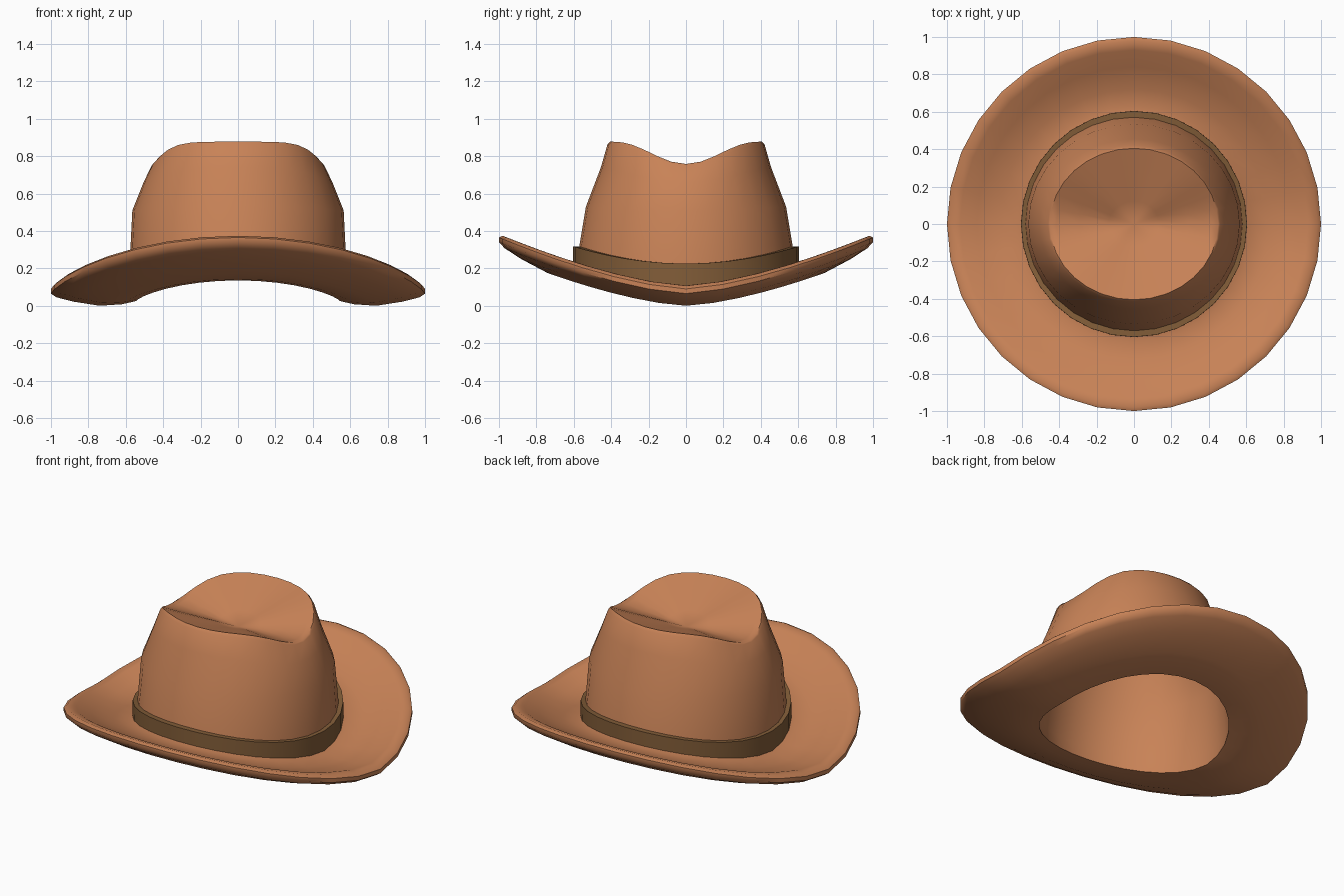
import bpy, bmesh, math

if "Cube" in bpy.data.objects:
    bpy.data.objects.remove(bpy.data.objects["Cube"])

SEG = 32


def material(name, rgb):
    m = bpy.data.materials.new(name)
    m.diffuse_color = (*rgb, 1)
    m.use_nodes = True
    m.node_tree.nodes["Principled BSDF"].inputs["Base Color"].default_value = m.diffuse_color
    return m


def brim_ring(r, z):
    # round ring whose front and back curl upwards
    k = 0.275 * r ** 1.5
    return [(r * math.cos(t), r * math.sin(t), z + k * abs(math.sin(t)) ** 1.5)
            for t in (2 * math.pi * i / SEG for i in range(SEG))]


def crown_ring(rx, ry, z_side, z_end, power):
    # oval ring, low at the sides (x) and high at front and back (y)
    return [(rx * math.cos(t), ry * math.sin(t),
             z_side + (z_end - z_side) * (1 - abs(math.cos(t)) ** power))
            for t in (2 * math.pi * i / SEG for i in range(SEG))]


def loft(name, rings, mat, loop=False, caps=()):
    bm = bmesh.new()
    rows = [[bm.verts.new(p) for p in ring] for ring in rings]
    pairs = list(zip(rows, rows[1:]))
    if loop:
        pairs.append((rows[-1], rows[0]))
    for a, b in pairs:
        for i in range(SEG):
            j = (i + 1) % SEG
            bm.faces.new((a[i], a[j], b[j], b[i]))
    for row, z in caps:
        c = bm.verts.new((0, 0, z))
        for i in range(SEG):
            bm.faces.new((rows[row][i], rows[row][(i + 1) % SEG], c))
    bmesh.ops.recalc_face_normals(bm, faces=bm.faces)
    me = bpy.data.meshes.new(name)
    bm.to_mesh(me)
    bm.free()
    ob = bpy.data.objects.new(name, me)
    bpy.context.collection.objects.link(ob)
    me.materials.append(mat)
    bpy.ops.object.select_all(action='DESELECT')
    ob.select_set(True)
    bpy.context.view_layer.objects.active = ob
    bpy.ops.object.shade_smooth_by_angle(angle=math.radians(50))
    return ob


felt = material("tan felt", (0.578, 0.225, 0.095))
ribbon = material("olive brown ribbon", (0.225, 0.11, 0.04))

# crown wall and creased top: rx, ry, side height, end height, curve power
crown = [(0.565, 0.535, 0.51, 0.53, 2), (0.505, 0.455, 0.66, 0.74, 3),
         (0.46, 0.42, 0.752, 0.862, 5), (0.45, 0.405, 0.758, 0.877, 5.6)]
DENT = 0.725
for s in (0.92, 0.65, 0.3):
    rx, ry, a, b, p = crown[3]
    crown.append((rx * s, ry * s, DENT + (a - DENT) * s, DENT + (b - DENT) * s, p))

# one skin: inside of crown, brim underside, brim edge, brim top, outside of crown
T = 0.03
inside = [crown_ring(rx - T * min(1, rx / 0.4), ry - T * min(1, ry / 0.4), a - T, b - T, p)
          for rx, ry, a, b, p in reversed(crown)]
brim = [brim_ring(r, z) for r, z in (
    (0.55, 0.10), (0.545, 0.025), (0.62, 0.008), (0.74, 0.0), (0.88, 0.022),
    (0.97, 0.045), (1.0, 0.065), (1.0, 0.09), (0.98, 0.107), (0.93, 0.108),
    (0.84, 0.085), (0.72, 0.075), (0.63, 0.088), (0.585, 0.11))]
outside = [crown_ring(*c) for c in crown]
loft("hat_body", inside + brim + outside, felt, caps=((0, DENT - T), (-1, DENT)))


# ribbon band round the foot of the crown
def band_ring(r, z, rise):
    return crown_ring(r, r, z, z + rise, 2)


loft("hat_band", [band_ring(0.57, 0.07, 0.12), band_ring(0.605, 0.07, 0.12),
                  band_ring(0.604, 0.225, 0.093), band_ring(0.57, 0.225, 0.093)],
     ribbon, loop=True)
